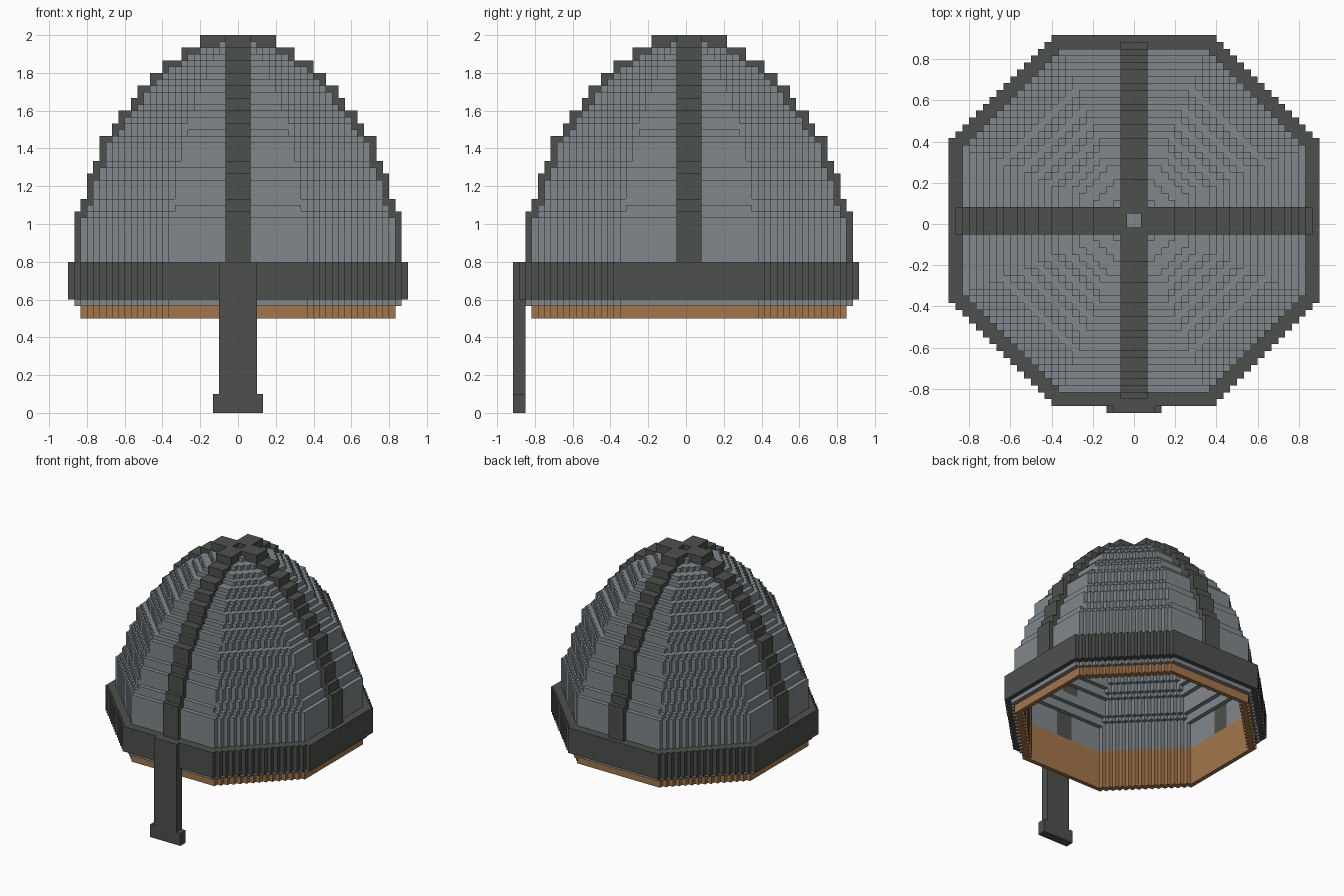
import bpy, bmesh, math

if "Cube" in bpy.data.objects:
    bpy.data.objects.remove(bpy.data.objects["Cube"])

U = 1 / 30            # block size
Y_SHIFT = 0.5 * U     # bowl centre sits half a block back of the origin
SIZE = 27             # half width of the block grid


def material(name, rgb):
    m = bpy.data.materials.new(name)
    m.diffuse_color = (*rgb, 1)
    m.use_nodes = True
    m.node_tree.nodes["Principled BSDF"].inputs["Base Color"].default_value = m.diffuse_color
    return m


STEEL = material("grey steel", (0.215, 0.245, 0.262))
IRON = material("dark iron", (0.073, 0.081, 0.071))
LEATHER = material("tan leather", (0.37, 0.18, 0.068))


def inside(x, y, r):
    """Is the block with this low corner inside a stepped octagon of radius r?"""
    ax, ay = abs(x + 0.5), abs(y + 0.5)
    return max(ax, ay) < r and ax + ay <= math.sqrt(2) * r + 0.01


def fill(blocks, part, test, z0, z1):
    for z in range(z0, z1):
        for x in range(-SIZE, SIZE):
            for y in range(-SIZE - 1, SIZE):
                if test(x, y, z):
                    blocks[x, y, z] = part


# Rib radius for every two-layer step, from the band up to the crown
rib_steps = [26, 26, 26, 26, 25, 24, 24, 23, 22, 22, 20, 19, 17, 16, 14, 12, 9, 6]
BASE = 24


def rib_radius(z):
    k = (z - BASE) // 2
    return rib_steps[k] if k < len(rib_steps) else 1


def bowl_radius(z):
    """Bowl stays one block inside the ribs, easing between their steps."""
    if z >= 59:
        return 0
    if z == 58:
        return 4
    if z == 57:
        return 6
    r = rib_radius(z) - 1
    return r if z % 2 == 0 else (r + rib_radius(z + 1) - 1) / 2


def cavity(x, y, z):
    return inside(x, y, min(bowl_radius(z) - 1, bowl_radius(z + 1) - 1))


def bowl(x, y, z):
    return inside(x, y, bowl_radius(z)) and not cavity(x, y, z)


def rib(x, y, z):
    ax, ay = abs(x + 0.5), abs(y + 0.5)
    if min(ax, ay) > 2 or cavity(x, y, z):
        return False
    along = max(ax, ay)
    top = z >= 58
    inner = 1 if top else min(rib_radius(z) - 2, rib_radius(z + 2) - 1)
    return inner < along < rib_radius(z)


def ring(outer, inner):
    return lambda x, y, z: inside(x, y, outer) and not inside(x, y, inner)


def plate(half):
    return lambda x, y, z: abs(x + 0.5) < half and y < -26


# Lay out the parts, later ones replacing earlier ones
blocks = {}
fill(blocks, "bowl", bowl, BASE, 59)
fill(blocks, "cross_ribs", rib, BASE, 60)
fill(blocks, "leather_lining", ring(25, 24), 15, 24)
fill(blocks, "steel_rim", ring(26, 25), 17, 18)
fill(blocks, "brow_band", ring(27, 25), 18, 24)
fill(blocks, "nose_guard", plate(3), 3, 24)
fill(blocks, "nose_guard", plate(4), 0, 3)

# Direction of each side, the axis its faces are joined along, and the other one
SIDES = [(0, 1, 1, 2), (0, -1, 1, 2), (1, 1, 0, 2), (1, -1, 0, 2), (2, 1, 0, 1), (2, -1, 0, 1)]


def build(part, mat):
    bm = bmesh.new()
    cells = [c for c, p in blocks.items() if p == part]
    for axis, sign, run, other in SIDES:
        def step(c, ax, d):
            c = list(c)
            c[ax] += d
            return tuple(c)
        shown = {c for c in cells if step(c, axis, sign) not in blocks}
        for c in shown:
            if step(c, run, -1) in shown:
                continue
            end = c                       # one long face for each run of blocks
            while step(end, run, 1) in shown:
                end = step(end, run, 1)
            corners = []
            for a, b in ((0, 0), (1, 0), (1, 1), (0, 1)):
                p = [0, 0, 0]
                p[axis] = c[axis] + (sign > 0)
                p[run] = end[run] + 1 if a else c[run]
                p[other] = c[other] + b
                corners.append(bm.verts.new((p[0] * U, p[1] * U + Y_SHIFT, p[2] * U)))
            face = bm.faces.new(corners)
            face.normal_update()
            if face.normal[axis] * sign < 0:
                face.normal_flip()
    bmesh.ops.remove_doubles(bm, verts=bm.verts, dist=U * 0.01)
    mesh = bpy.data.meshes.new(part)
    bm.to_mesh(mesh)
    bm.free()
    mesh.materials.append(mat)
    bpy.context.collection.objects.link(bpy.data.objects.new(part, mesh))


for part, mat in (("bowl", STEEL), ("steel_rim", STEEL), ("cross_ribs", IRON),
                  ("brow_band", IRON), ("nose_guard", IRON), ("leather_lining", LEATHER)):
    build(part, mat)
